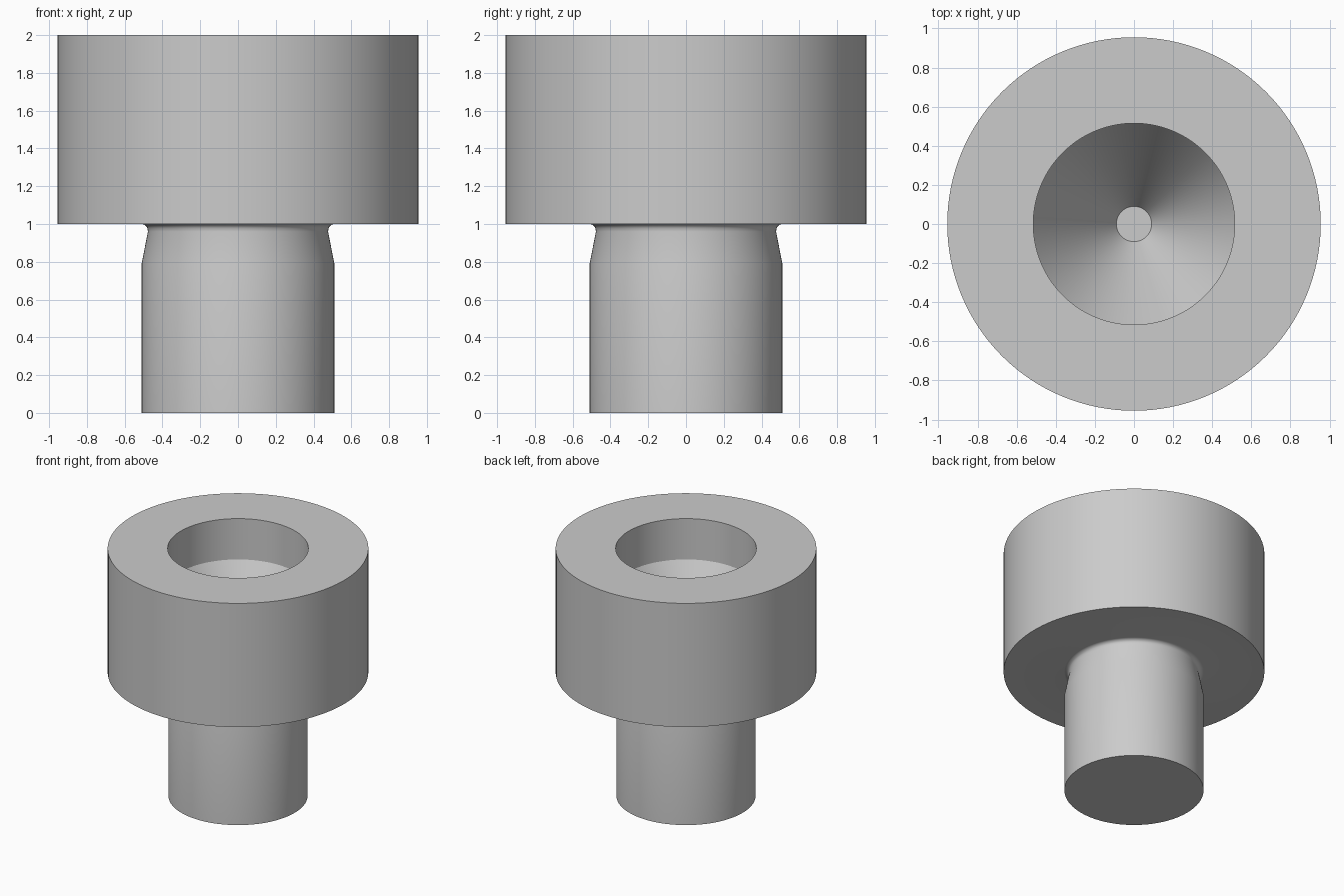
import bpy
import bmesh
import math

cube = bpy.data.objects.get("Cube")
if cube:
    bpy.data.objects.remove(cube, do_unlink=True)

# Plain grey finish
grey = bpy.data.materials.new("plain grey")
grey.use_nodes = True
colour = (0.6, 0.6, 0.6, 1)
grey.diffuse_color = colour
grey.node_tree.nodes["Principled BSDF"].inputs["Base Color"].default_value = colour


def lathe(name, profile, steps=128):
    """Spin (radius, height) points around the z axis into a closed solid."""
    bm = bmesh.new()
    verts = [bm.verts.new((r, 0, z)) for r, z in profile]
    edges = [bm.edges.new(pair) for pair in zip(verts, verts[1:])]
    bmesh.ops.spin(bm, geom=verts + edges, cent=(0, 0, 0), axis=(0, 0, 1),
                   angle=math.tau, steps=steps, use_duplicate=False)
    bmesh.ops.remove_doubles(bm, verts=bm.verts[:], dist=0.0002)
    bmesh.ops.recalc_face_normals(bm, faces=bm.faces[:])
    mesh = bpy.data.meshes.new(name)
    bm.to_mesh(mesh)
    bm.free()
    mesh.materials.append(grey)
    obj = bpy.data.objects.new(name, mesh)
    bpy.context.collection.objects.link(obj)
    bpy.context.view_layer.objects.active = obj
    obj.select_set(True)
    bpy.ops.object.shade_smooth_by_angle(angle=math.radians(30))
    obj.select_set(False)
    return obj


# Shank with a tapered neck
shank = [(0, 0), (0.51, 0), (0.51, 0.79), (0.477, 0.96)]

# Small rounded fillet where the neck meets the head
fillet_radius = 0.035
fillet = []
for i in range(1, 7):
    a = math.radians(10 + 80 * i / 6)
    fillet.append((0.512 - fillet_radius * math.cos(a),
                   0.965 + fillet_radius * math.sin(a)))

# Wide head with a straight bore and a conical seat
head = [(0.955, 1), (0.955, 2), (0.515, 2), (0.515, 1.67), (0.09, 1.0), (0, 1.0)]

lathe("headed_bushing", shank + fillet + head)
